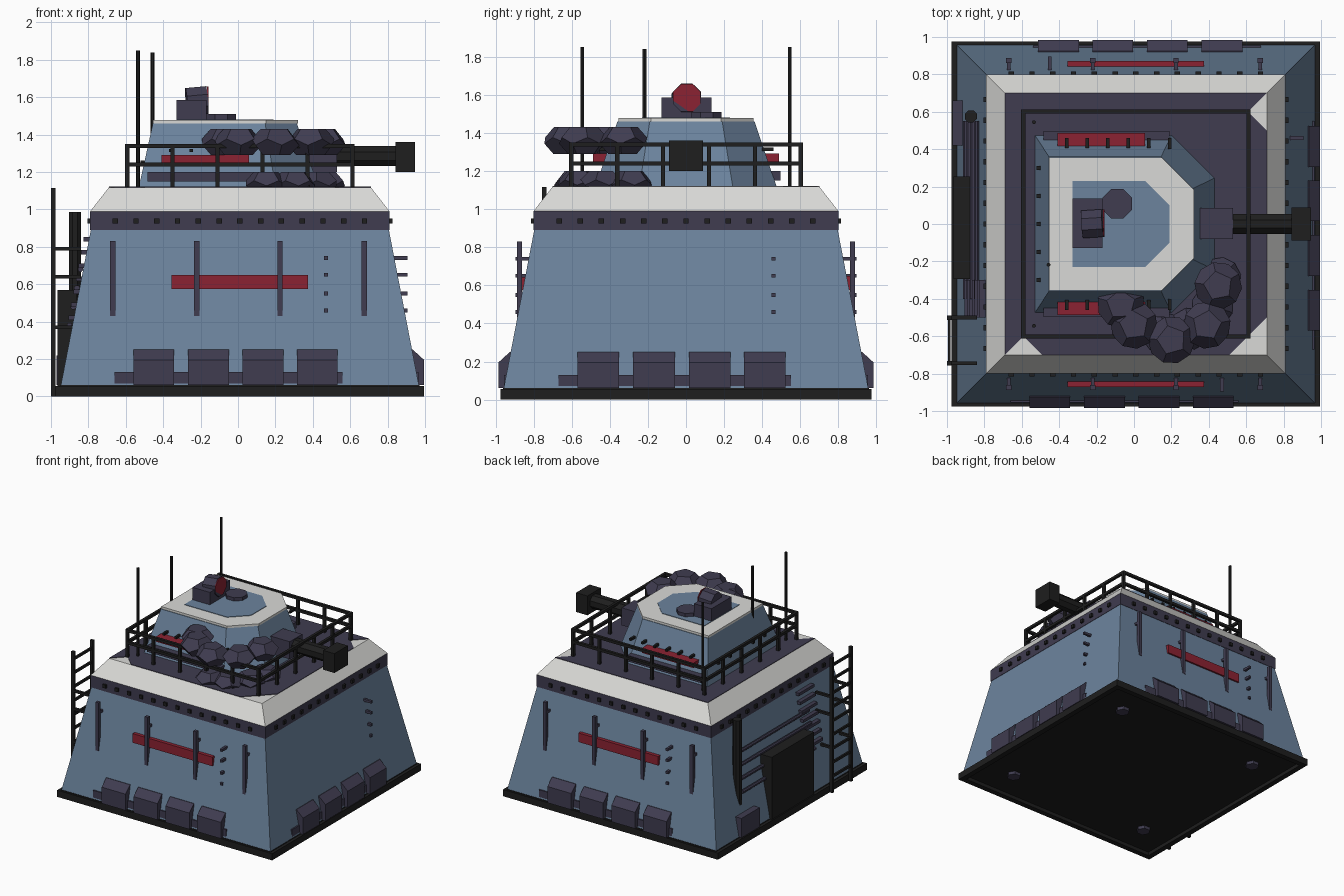
import bpy, bmesh, math
from mathutils import Vector, Matrix

if "Cube" in bpy.data.objects:
    bpy.data.objects.remove(bpy.data.objects["Cube"])


def material(name, rgb):
    m = bpy.data.materials.new(name)
    m.use_nodes = True
    m.diffuse_color = (*rgb, 1)
    m.node_tree.nodes["Principled BSDF"].inputs["Base Color"].default_value = (*rgb, 1)
    return m


BLUE = material("steel blue", (0.15, 0.23, 0.34))
WHITE = material("off white", (0.7, 0.7, 0.68))
PURPLE = material("dark purple grey", (0.05, 0.045, 0.08))
BLACK = material("near black", (0.013, 0.013, 0.013))
RED = material("deep red", (0.26, 0.016, 0.032))
CX = 0.01  # centre of the building in x


def finish(name, bm, *mats):
    bmesh.ops.recalc_face_normals(bm, faces=bm.faces)
    mesh = bpy.data.meshes.new(name)
    bm.to_mesh(mesh)
    bm.free()
    for m in mats:
        mesh.materials.append(m)
    ob = bpy.data.objects.new(name, mesh)
    bpy.context.collection.objects.link(ob)
    return ob


def loft(name, low, z0, high, z1, mat):
    """Solid between two outlines with equal point counts."""
    bm = bmesh.new()
    a = [bm.verts.new((x, y, z0)) for x, y in low]
    b = [bm.verts.new((x, y, z1)) for x, y in high]
    bm.faces.new(a)
    bm.faces.new(b)
    for i in range(len(a)):
        j = (i + 1) % len(a)
        bm.faces.new((a[i], a[j], b[j], b[i]))
    return finish(name, bm, mat)


def square(h):
    return [(CX - h, -h), (CX + h, -h), (CX + h, h), (CX - h, h)]


def cut_corner(x0, x1, h, c):
    """Rectangle outline with the two +x corners cut."""
    return [(x0, -h), (x1 - c, -h), (x1, c - h), (x1, h - c), (x1 - c, h), (x0, h)]


def box(name, x, y, z, mat):
    """Box from (min, max) pairs."""
    return loft(name, [(x[0], y[0]), (x[1], y[0]), (x[1], y[1]), (x[0], y[1])], z[0],
                [(x[0], y[0]), (x[1], y[0]), (x[1], y[1]), (x[0], y[1])], z[1], mat)


def rod(name, a, b, r, mat, sides=8, r2=None):
    a, b = Vector(a), Vector(b)
    bm = bmesh.new()
    rot = (b - a).to_track_quat("Z", "Y").to_matrix().to_4x4()
    turn = Matrix.Rotation(math.pi / sides, 4, "Z")
    bmesh.ops.create_cone(bm, cap_ends=True, segments=sides, radius1=r, radius2=r if r2 is None else r2,
                          depth=(b - a).length, matrix=Matrix.Translation((a + b) / 2) @ rot @ turn)
    return finish(name, bm, mat)


def place(ob, angle):
    """Swing a part built on the -y side round the building's centre."""
    ob.data.transform(Matrix.Translation((CX, 0, 0)) @ Matrix.Rotation(angle, 4, "Z")
                      @ Matrix.Translation((-CX, 0, 0)))


# Foundation: open rim, raised floor, feet
for s in (-1, 1):
    box("foundation_rim", (CX - 0.985, CX + 0.985), sorted((s * 0.93, s * 0.975)), (0, 0.055), BLACK)
    box("foundation_rim_side", sorted((CX + s * 0.94, CX + s * 0.985)), (-0.975, 0.975), (0, 0.055), BLACK)
    for t in (-1, 1):
        rod("foot", (CX + s * 0.67, t * 0.67, 0.004), (CX + s * 0.67, t * 0.67, 0.04), 0.055, PURPLE, 6)
loft("foundation_floor", square(0.96), 0.03, square(0.96), 0.06, BLACK)

# Main walls, cornice and sloped roof
loft("walls", square(0.958), 0.055, square(0.795), 0.9, BLUE)
loft("cornice", square(0.80), 0.89, square(0.80), 0.99, PURPLE)
loft("roof_slope", square(0.80), 0.99, square(0.70), 1.118, WHITE)
deck = [(-0.7, 0.7), (-0.7, -0.7), (-0.6, -0.6), (-0.5, -0.7), (0.5, -0.7),
        (0.7, -0.5), (0.7, 0.5), (0.6, 0.6), (0.7, 0.7)]
deck = [(x + CX, y) for x, y in deck]
loft("deck", deck, 1.112, deck, 1.122, PURPLE)

# Details repeated round the building
for k in range(4):
    ang = k * math.pi / 2
    for i in range(-6, 7):
        x = CX + i * 0.111
        place(rod("cornice_bolt", (x, -0.795, 0.938), (x, -0.815, 0.938), 0.02, BLACK, 4), ang)
    place(rod("roof_lamp", (CX - 0.755, -0.765, 1.0), (CX - 0.755, -0.765, 1.022), 0.022, RED, 6, 0.01), ang)
    if k == 3:
        continue
    # Armour blocks with chamfered tops, standing on a kerb
    for x in (-0.56, -0.267, 0.025, 0.315):
        low, high = [(x, -0.985), (x + 0.218, -0.985)], [(x, -0.925), (x + 0.218, -0.925)]
        back = [(x + 0.218, -0.88), (x, -0.88)]
        place(loft("armour_block", low + back, 0.06, low + back, 0.195, PURPLE), ang)
        place(loft("armour_block_top", low + back, 0.195, high + back, 0.25, PURPLE), ang)
    place(box("kerb", (-0.66, 0.56), (-0.955, -0.9), (0.055, 0.13), PURPLE), ang)
    for z in (0.46, 0.55, 0.65, 0.74):
        place(box("wall_stud", (0.46, 0.48), (-0.895, -0.81), (z - 0.01, z + 0.01), PURPLE), ang)
    if k != 1:
        for x in (-0.67, -0.22, 0.225, 0.675):
            x = x if k == 0 else 2 * CX - x
            place(box("wall_rib", (x - 0.014, x + 0.014), (-0.888, -0.86), (0.43, 0.83), PURPLE), ang)
            for z in (0.55, 0.74):
                place(box("rib_bracket", (x - 0.01, x + 0.01), (-0.87, -0.81), (z - 0.01, z + 0.01), PURPLE), ang)
        place(box("wall_stripe", (-0.355, 0.375), (-0.872, -0.82), (0.575, 0.65), RED), ang)

# Service side: door, pipes, vents, ladder
box("door", (-0.965, -0.86), (-0.295, 0.255), (0.03, 0.57), BLACK)
rod("downpipe", (-0.872, 0.575, 0.06), (-0.872, 0.575, 0.985), 0.035, BLACK)
box("corner_block", (-0.97, -0.88), (0.42, 0.66), (0.06, 0.22), PURPLE)
for z in (0.38, 0.48, 0.58, 0.68):
    x = CX - 0.958 + (z - 0.055) * 0.193 - 0.015
    rod("wall_pipe", (x, -0.4, z), (x, 0.55, z), 0.015, PURPLE)
for i in range(7):
    z = 0.42 + i * 0.07
    x = CX - 0.958 + (z - 0.055) * 0.193
    box("vent_slat", (x - 0.03, x + 0.03), (-0.5, -0.3), (z - 0.012, z + 0.012), PURPLE)
for y in (-0.5, -0.745):
    box("ladder_rail", (-1.0, -0.975), (y - 0.012, y + 0.012), (0, 1.115), BLACK)
    for z in (0.37, 0.64, 0.79):
        box("ladder_bracket", (-0.98, -0.84), (y - 0.01, y + 0.01), (z - 0.01, z + 0.01), BLACK)
for i in range(9):
    z = 0.13 + i * 0.115
    box("ladder_rung", (-0.995, -0.98), (-0.745, -0.5), (z - 0.01, z + 0.01), BLACK)

# Deck railing
for k in range(4):
    ang = k * math.pi / 2
    for z in (1.24, 1.34):
        place(box("rail", (CX - 0.613, CX + 0.613), (-0.613, -0.591), (z - 0.011, z + 0.011), BLACK), ang)
    for i in range(5):
        x = CX - 0.602 + i * 0.241
        place(box("rail_post", (x - 0.011, x + 0.011), (-0.613, -0.591), (1.12, 1.34), BLACK), ang)

# Turret with rimmed top
loft("turret", cut_corner(-0.53, 0.43, 0.475, 0.23), 1.12, cut_corner(-0.455, 0.315, 0.36, 0.17), 1.46, BLUE)
rim = cut_corner(-0.455, 0.32, 0.355, 0.17)
loft("turret_rim", rim, 1.46, rim, 1.478, WHITE)
panel = cut_corner(-0.33, 0.19, 0.23, 0.13)
loft("turret_top_panel", panel, 1.47, panel, 1.482, BLUE)
for s in (-1, 1):
    box("turret_stripe", (-0.41, 0.06), sorted((s * 0.40, s * 0.487)), (1.25, 1.292), RED)
    box("turret_skirt", (-0.485, 0.19), sorted((s * 0.43, s * 0.497)), (1.15, 1.2), PURPLE)
    for i in range(6):
        x = -0.36 + i * 0.11
        rod("turret_bolt", (x, s * 0.4, 1.315), (x, s * 0.46, 1.315), 0.013, BLACK, 4)
for i in range(5):
    y = -0.3 + i * 0.15
    rod("turret_rear_bolt", (-0.45, y, 1.25), (-0.52, y, 1.25), 0.015, BLACK, 4)

# Roof equipment: hatch, searchlight on a box, aerials
rod("hatch", (-0.09, 0.108, 1.48), (-0.09, 0.108, 1.51), 0.085, PURPLE)
box("equipment_box", (-0.328, -0.168), (-0.128, 0.135), (1.478, 1.585), PURPLE)
rod("searchlight", (-0.275, -0.002, 1.575), (-0.165, 0.005, 1.585), 0.08, PURPLE)
rod("searchlight_lens", (-0.166, 0.005, 1.585), (-0.159, 0.005, 1.585), 0.078, RED)
for x, y, z, top in ((-0.535, -0.545, 1.12, 1.85), (-0.535, 0.545, 1.12, 1.85), (-0.457, -0.218, 1.4, 1.84)):
    rod("aerial", (x, y, z), (x, y, top), 0.011, BLACK, 6)

# Gun
box("gun_mantlet", (0.3, 0.53), (-0.08, 0.085), (1.2, 1.345), PURPLE)
rod("gun_barrel", (0.5, 0, 1.285), (0.86, 0, 1.285), 0.058, BLACK)
box("gun_muzzle", (0.842, 0.945), (-0.088, 0.088), (1.2, 1.36), BLACK)


# Rubble: flattened twelve-sided stones in two layers
def stone(x, y, z, r, flat):
    ico = bmesh.new()
    bmesh.ops.create_icosphere(ico, subdivisions=1, radius=1)
    bm = bmesh.new()
    for f in ico.faces:
        bm.verts.new(f.calc_center_median().normalized() * r)
    ico.free()
    bmesh.ops.convex_hull(bm, input=bm.verts)
    bmesh.ops.dissolve_limit(bm, angle_limit=0.02, verts=bm.verts, edges=bm.edges)
    spin = Matrix.Rotation(x * 9 + y * 5, 4, "Z")
    bm.transform(Matrix.Translation((x, y, z)) @ Matrix.Diagonal((1, 1, flat, 1)) @ spin)
    finish("rubble_stone", bm, PURPLE)


for x, y in ((-0.07, -0.43), (0.0, -0.54), (0.2, -0.62), (0.39, -0.54), (0.45, -0.33)):
    stone(x, y, 1.36, 0.13, 0.68)
for x, y in ((0.15, -0.58), (0.3, -0.56), (0.42, -0.44), (0.46, -0.29)):
    stone(x, y, 1.14, 0.115, 0.65)
